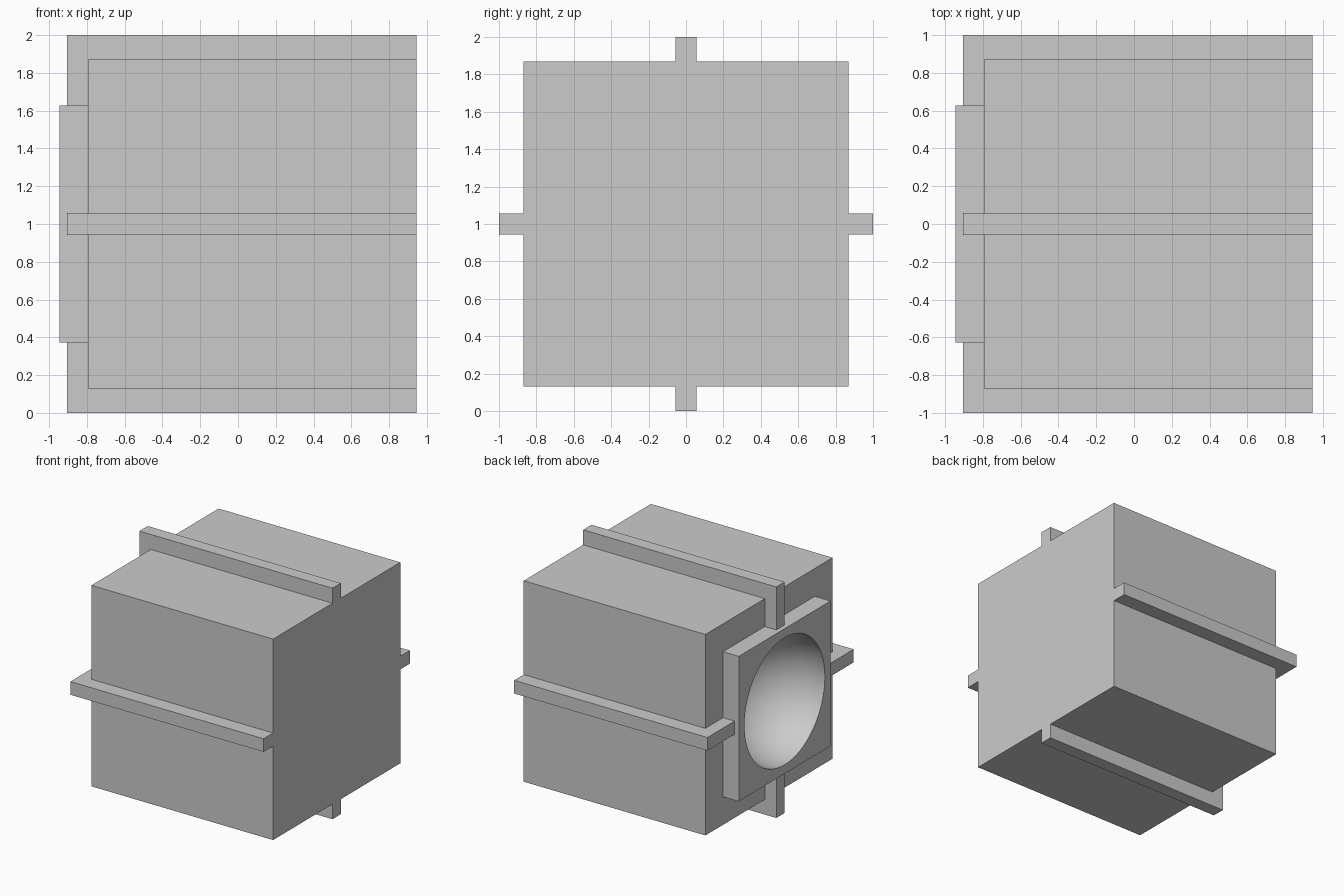
import bpy, math

if "Cube" in bpy.data.objects:
    bpy.data.objects.remove(bpy.data.objects["Cube"])


def box(name, x, y, z):
    """Axis-aligned box from (min, max) ranges."""
    bpy.ops.mesh.primitive_cube_add(size=1, location=[sum(r) / 2 for r in (x, y, z)])
    ob = bpy.context.object
    ob.name = name
    ob.scale = [r[1] - r[0] for r in (x, y, z)]
    bpy.ops.object.transform_apply(location=False, rotation=False, scale=True)
    return ob


FRONT, BACK, HALF, MID = 0.945, -0.795, 0.87, 1.0

# main block and raised mouth plate
body = box("body", (BACK, FRONT), (-HALF, HALF), (MID - HALF, MID + HALF))
plate = box("mouth_plate", (-0.945, BACK), (-0.628, 0.628), (MID - 0.628, MID + 0.628))

# round bowl sunk through the plate into the body
bpy.ops.mesh.primitive_uv_sphere_add(segments=64, ring_count=32, radius=0.55,
                                     location=(-0.945, 0, MID),
                                     rotation=(0, math.pi / 2, 0))
cutter = bpy.context.object
cutter.name = "bowl_cutter"
bpy.ops.object.shade_smooth()
cutter.hide_render = True
cutter.hide_set(True)

for ob in (body, plate):
    cut = ob.modifiers.new("bowl", 'BOOLEAN')
    cut.operation = 'DIFFERENCE'
    cut.solver = 'EXACT'
    cut.object = cutter

# four fins, one along the middle of each long side, wrapping over the rear edge
T = 0.057
FX = (-0.905, FRONT)
for s, side in ((1, "upper"), (-1, "lower")):
    z = sorted((MID + s * HALF, MID + s))
    box(side + "_fin", FX, (-T, T), z)
    z = sorted((MID + s * 0.628, MID + s))
    box(side + "_fin_end", (FX[0], BACK), (-T, T), z)
for s, side in ((1, "back"), (-1, "front")):
    y = sorted((s * HALF, s))
    box(side + "_fin", FX, y, (MID - T, MID + T))
    y = sorted((s * 0.628, s))
    box(side + "_fin_end", (FX[0], BACK), y, (MID - T, MID + T))
